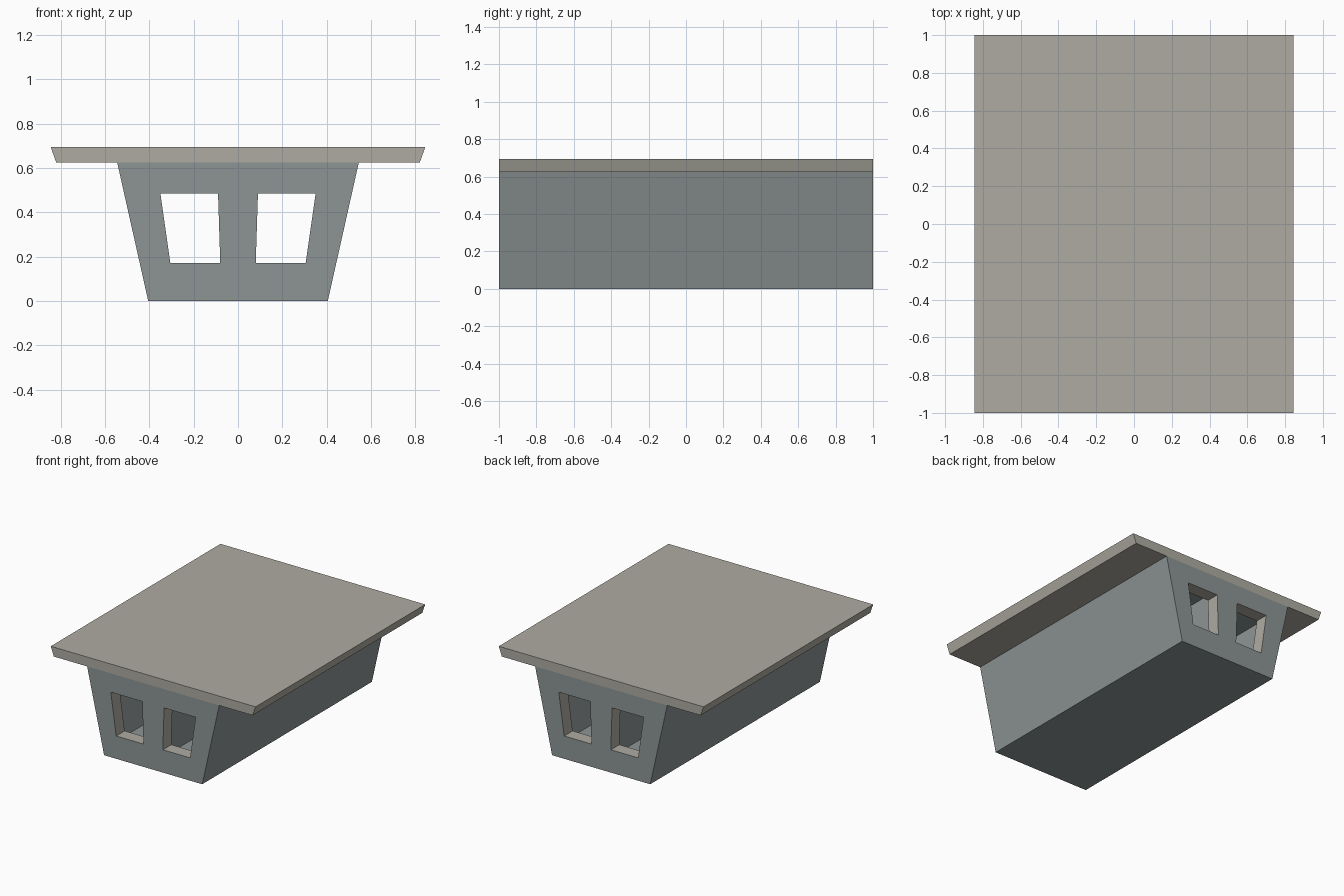
import bpy
import bmesh

if "Cube" in bpy.data.objects:
    bpy.data.objects.remove(bpy.data.objects["Cube"])


def material(name, rgb):
    mat = bpy.data.materials.new(name)
    mat.diffuse_color = (*rgb, 1)
    mat.use_nodes = True
    mat.node_tree.nodes["Principled BSDF"].inputs["Base Color"].default_value = mat.diffuse_color
    return mat


def prism(name, profile, y0, y1, mat):
    """Extrude an x-z profile from y0 to y1."""
    bm = bmesh.new()
    face = bm.faces.new([bm.verts.new((x, y0, z)) for x, z in profile])
    ext = bmesh.ops.extrude_face_region(bm, geom=[face])
    moved = [v for v in ext["geom"] if isinstance(v, bmesh.types.BMVert)]
    bmesh.ops.translate(bm, verts=moved, vec=(0, y1 - y0, 0))
    bmesh.ops.recalc_face_normals(bm, faces=bm.faces)
    mesh = bpy.data.meshes.new(name)
    bm.to_mesh(mesh)
    bm.free()
    mesh.materials.append(mat)
    obj = bpy.data.objects.new(name, mesh)
    bpy.context.collection.objects.link(obj)
    return obj


def trapezoid(half_bottom, half_top, z0, z1):
    return [(-half_bottom, z0), (half_bottom, z0), (half_top, z1), (-half_top, z1)]


def cut(target, cutter):
    mod = target.modifiers.new("cut", 'BOOLEAN')
    mod.operation = 'DIFFERENCE'
    mod.solver = 'EXACT'
    mod.material_mode = 'TRANSFER'
    mod.object = cutter
    bpy.context.view_layer.objects.active = target
    bpy.ops.object.modifier_apply(modifier=mod.name)
    bpy.data.objects.remove(cutter, do_unlink=True)


concrete = material("pale_concrete", (0.42, 0.41, 0.36))
grey = material("grey_concrete", (0.27, 0.30, 0.30))

# Flat deck with sloping side edges
prism("deck_slab", trapezoid(0.82, 0.845, 0.625, 0.695), -1, 1, concrete)

# Tapered box girder below the deck
girder = prism("box_girder", trapezoid(0.405, 0.545, 0, 0.625), -1, 1, grey)

# Two wide inner cells, reached through smaller openings in the end walls
END_WALL = 0.1
opening = [(0.08, 0.17), (0.305, 0.17), (0.35, 0.485), (0.09, 0.485)]
cell = [(0.05, 0.09), (0.355, 0.09), (0.46, 0.56), (0.05, 0.56)]
for side in (1, -1):
    def mirrored(pts):
        return [(side * x, z) for x, z in pts]
    cut(girder, prism("cell_cutter", mirrored(cell), -1 + END_WALL, 1 - END_WALL, grey))
    cut(girder, prism("opening_cutter", mirrored(opening), -1.1, 1.1, concrete))
